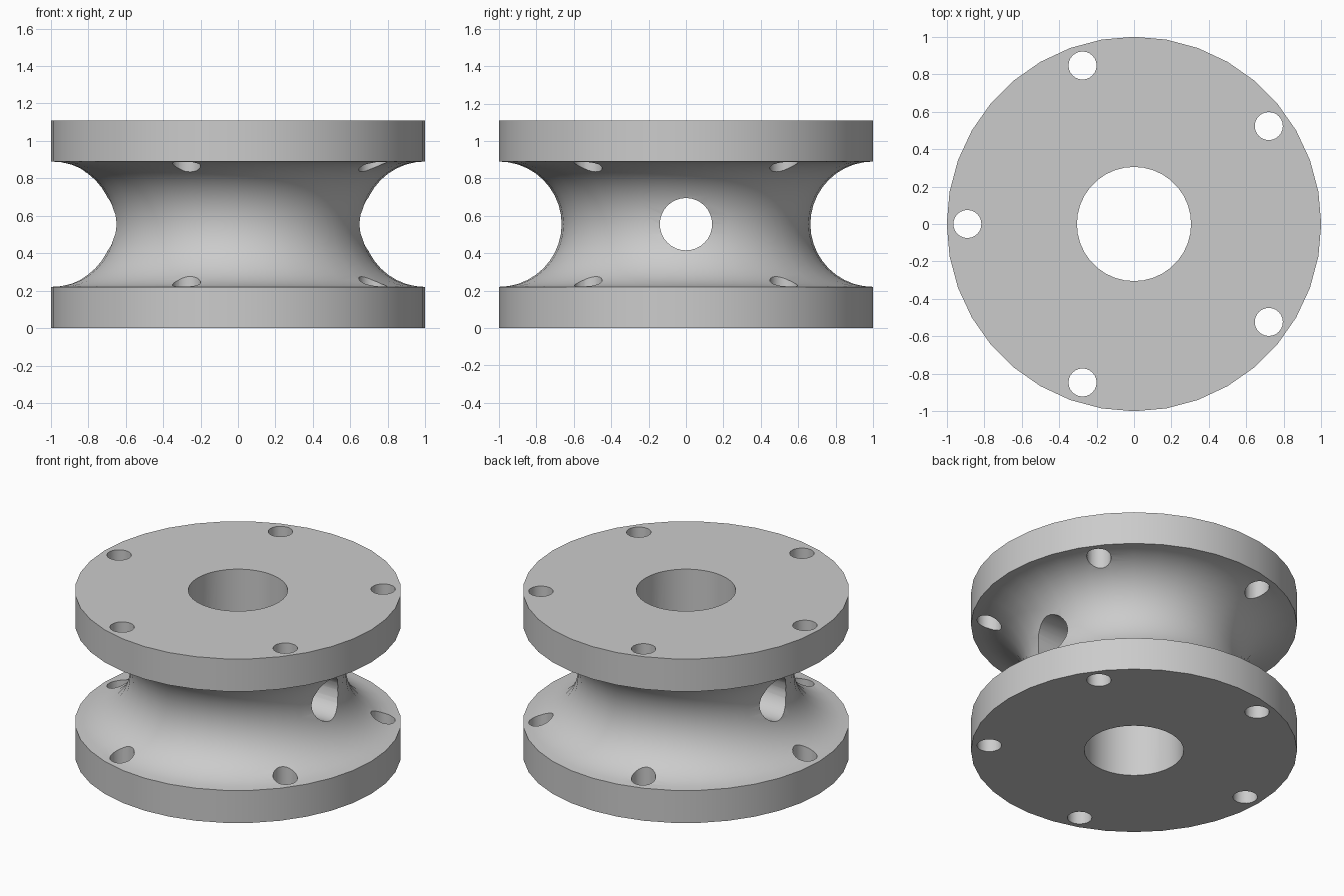
import bpy
import bmesh
import math
from mathutils import Matrix, Vector

default_cube = bpy.data.objects.get("Cube")
if default_cube:
    bpy.data.objects.remove(default_cube, do_unlink=True)

HEIGHT, RIM, BORE = 1.11, 1.0, 0.305
GROOVE, MID, SIDES = 0.335, 0.555, 36

# Plain grey finish
grey = bpy.data.materials.new("plain_grey")
grey.use_nodes = True
colour = (0.6, 0.6, 0.6, 1)
grey.diffuse_color = colour
grey.node_tree.nodes["Principled BSDF"].inputs["Base Color"].default_value = colour


def make_object(name, bm):
    bmesh.ops.recalc_face_normals(bm, faces=bm.faces)
    mesh = bpy.data.meshes.new(name)
    bm.to_mesh(mesh)
    bm.free()
    mesh.materials.append(grey)
    obj = bpy.data.objects.new(name, mesh)
    bpy.context.collection.objects.link(obj)
    return obj


def drill(body, centre, radius, depth, sides, turn=Matrix()):
    bm = bmesh.new()
    bmesh.ops.create_cone(bm, cap_ends=True, segments=sides, radius1=radius,
                          radius2=radius, depth=depth,
                          matrix=Matrix.Translation(centre) @ turn)
    cutter = make_object("drill_cutter", bm)
    cutter.hide_render = True
    cut = body.modifiers.new("hole", "BOOLEAN")
    cut.operation, cut.solver, cut.object = "DIFFERENCE", "EXACT", cutter
    bpy.ops.object.select_all(action="DESELECT")
    body.select_set(True)
    bpy.context.view_layer.objects.active = body
    bpy.ops.object.modifier_apply(modifier=cut.name)
    bpy.data.objects.remove(cutter, do_unlink=True)


# Spool section: bore, flanges and a half-round groove between them
steps = 20
groove = [(RIM - GROOVE * math.sin(math.pi * i / steps),
           MID - GROOVE * math.cos(math.pi * i / steps)) for i in range(steps + 1)]
section = [(BORE, 0), (RIM, 0), *groove, (RIM, HEIGHT), (BORE, HEIGHT)]

# Turn the closed section around the z axis
bm = bmesh.new()
verts = [bm.verts.new((r, 0, z)) for r, z in section]
edges = [bm.edges.new((a, b)) for a, b in zip(verts, verts[1:] + verts[:1])]
bmesh.ops.spin(bm, geom=verts + edges, cent=(0, 0, 0), axis=(0, 0, 1),
               angle=math.tau, steps=SIDES)
bmesh.ops.remove_doubles(bm, verts=bm.verts, dist=0.0005)
spool = make_object("spool_body", bm)

# Five bolt holes through both flanges
for i in range(5):
    angle = math.pi + math.tau * i / 5
    place = Vector((0.89 * math.cos(angle), 0.89 * math.sin(angle), MID))
    drill(spool, place, 0.075, 1.4, 24)

# Cross hole through the waist, from side to side
drill(spool, Vector((0, 0, MID)), 0.14, 1.7, 32, Matrix.Rotation(math.pi / 2, 4, "Y"))

bpy.ops.object.shade_smooth_by_angle(angle=math.radians(30))
